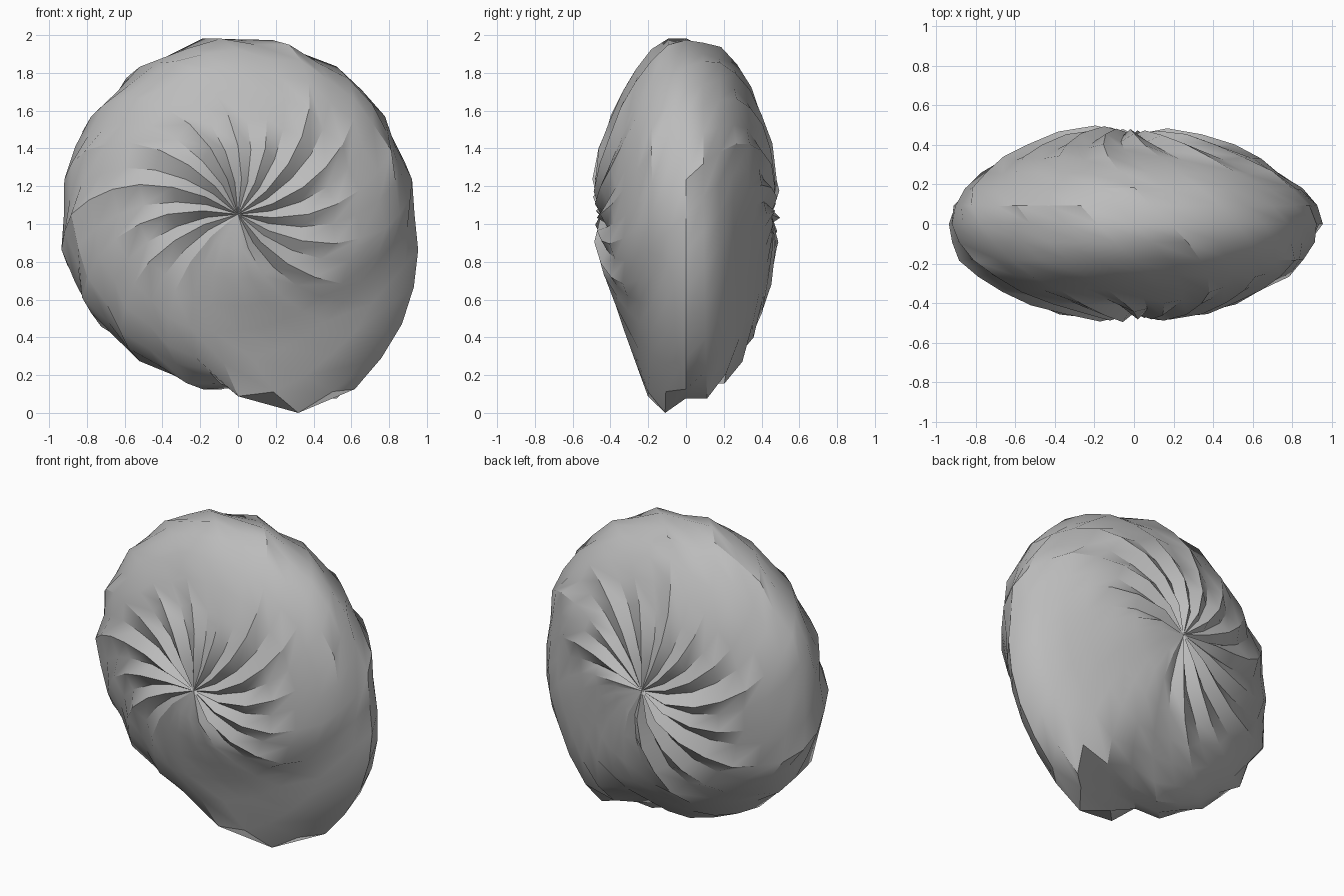
import bpy, bmesh, math, random
from mathutils import Vector

cube = bpy.data.objects.get("Cube")
if cube:
    bpy.data.objects.remove(cube, do_unlink=True)

SEGMENTS, RINGS = 32, 16
RADIUS, DEPTH, HUB_Z = 0.93, 0.47, 1.06
TWIST = 0.5
random.seed(7)

# One colour for the whole shell
grey = bpy.data.materials.new("stone_grey")
grey.use_nodes = True
colour = (0.5, 0.5, 0.5, 1)
grey.diffuse_color = colour
grey.node_tree.nodes["Principled BSDF"].inputs["Base Color"].default_value = colour

# Each rib keeps its own height along the whole swirl
ribs = [(1 if i % 2 else -1) * random.uniform(0.4, 1) for i in range(SEGMENTS)]


def ramp(x, start, end):
    return max(0, min(1, (x - start) / (end - start)))


def shell_point(i, j):
    u, phi = math.tau * i / SEGMENTS, math.pi * j / RINGS
    theta = u + TWIST * (phi - math.pi / 2)
    lat = math.degrees(phi)
    # Angle past the V-shaped cliff that starts the smooth swept panel
    cliff = -62 - 0.6 * abs(lat - 92)
    d = (math.degrees(u) - cliff + 90) % 360 - 90
    smooth = ramp(d, -14, 0) * ramp(d, 85, 65)
    # The lip is highest at the cliff and fades along the panel
    lip = ramp(d, -12, 0) * ramp(d, 66, 0)
    lip *= ramp(lat, 53, 74) * ramp(lat, 155, 112)
    # The panel is flatter than the rest between hub and rim
    dent = 0.07 * smooth * ramp(d, 0, 25) * math.sin(2 * phi) ** 2
    rough = ribs[i] * (0.015 + 0.07 * math.cos(phi) ** 4) + random.uniform(-0.02, 0.02)
    swell = 1 + rough * (1 - 0.85 * smooth) + 0.215 * lip - dent
    r = RADIUS * math.sin(phi) * swell
    return Vector((r * math.cos(theta), -DEPTH * math.cos(phi) * swell,
                   HUB_Z + r * math.sin(theta)))


# Swirled, ribbed shell with a hub on the front and back
bm = bmesh.new()
hubs = [bm.verts.new((0, y, HUB_Z)) for y in (-0.45, 0.45)]
rings = [[bm.verts.new(shell_point(i, j)) for i in range(SEGMENTS)]
         for j in range(1, RINGS)]
for i in range(SEGMENTS):
    k = (i + 1) % SEGMENTS
    bm.faces.new((hubs[0], rings[0][i], rings[0][k]))
    bm.faces.new((hubs[1], rings[-1][k], rings[-1][i]))
    for a, b in zip(rings, rings[1:]):
        bm.faces.new((a[i], b[i], b[k], a[k]))
bmesh.ops.recalc_face_normals(bm, faces=bm.faces)

# Stand the shell on the ground
lowest = min(v.co.z for v in bm.verts)
bmesh.ops.translate(bm, verts=bm.verts, vec=(0, 0, -lowest))

mesh = bpy.data.meshes.new("swirled_shell")
bm.to_mesh(mesh)
bm.free()
mesh.materials.append(grey)
shell = bpy.data.objects.new("swirled_shell", mesh)
bpy.context.collection.objects.link(shell)
bpy.ops.object.select_all(action='DESELECT')
shell.select_set(True)
bpy.context.view_layer.objects.active = shell
bpy.ops.object.shade_smooth_by_angle(angle=math.radians(30))
